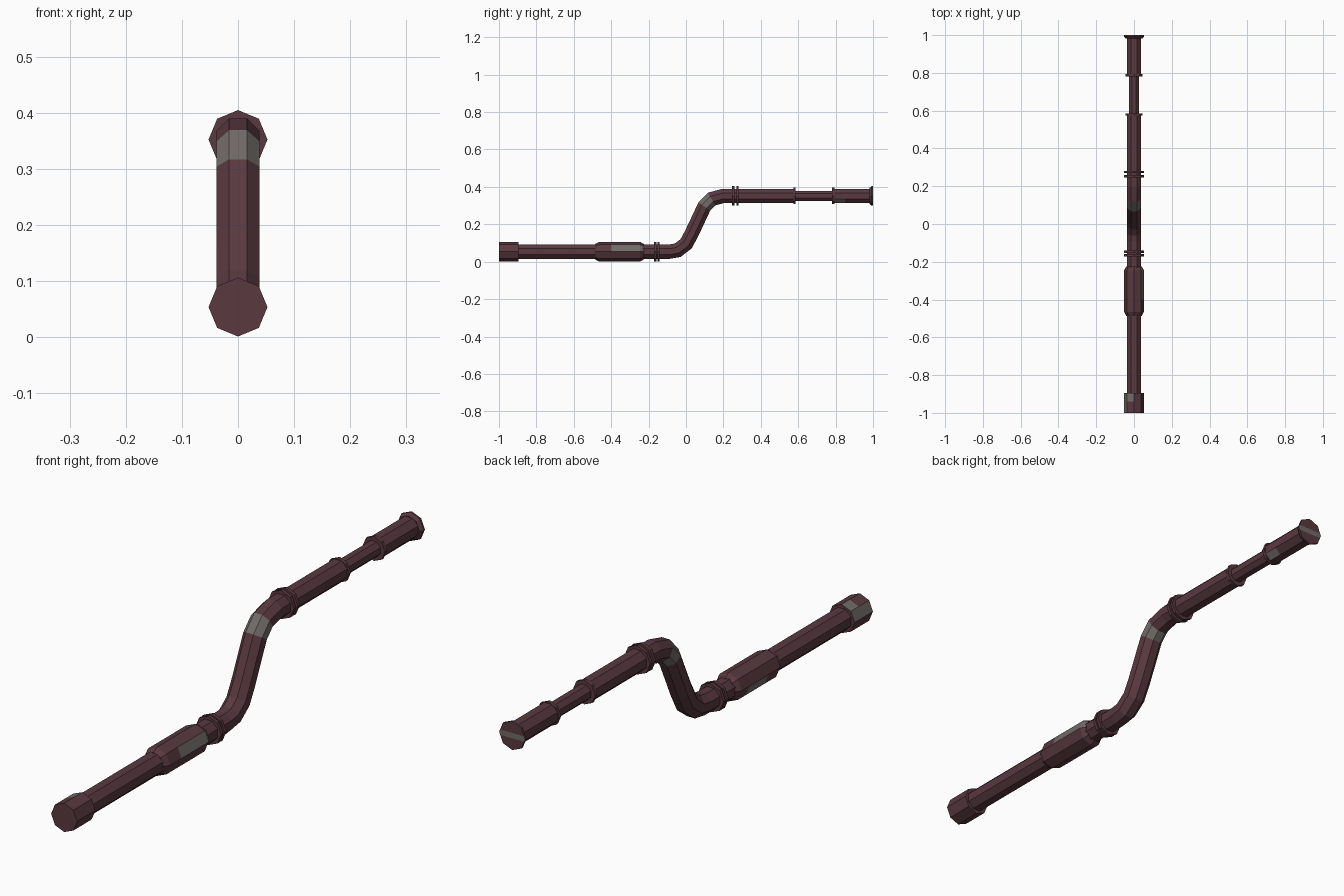
import bpy, bmesh, math
from mathutils import Vector

if "Cube" in bpy.data.objects:
    bpy.data.objects.remove(bpy.data.objects["Cube"])

LOW, HIGH = 0.0535, 0.352      # axis heights of the lower and upper runs
SIDES = 8


def material(name, rgb):
    m = bpy.data.materials.new(name)
    m.diffuse_color = (*rgb, 1)
    m.use_nodes = True
    m.node_tree.nodes["Principled BSDF"].inputs["Base Color"].default_value = m.diffuse_color
    return m


PAINT = material("dark maroon paint", (0.100, 0.041, 0.050))
METAL = material("worn grey metal", (0.165, 0.148, 0.138))


def sweep(name, path, turn=0.0, worn=None):
    """Octagonal tube through (y, z, radius) points with mitred joints.
    worn(centre, angle) says whether a face shows bare metal;
    angle is in degrees around the axis, 0 = +x, 90 = up."""
    bm = bmesh.new()
    pts = [Vector((0, y, z)) for y, z, r in path]
    dirs = []
    for a, b in zip(pts, pts[1:]):
        d = b - a
        dirs.append(d.normalized() if d.length > 1e-6 else Vector((0, 1, 0)))
    rings = []
    for i, p in enumerate(pts):
        d0, d1 = dirs[max(i - 1, 0)], dirs[min(i, len(dirs) - 1)]
        t = (d0 + d1).normalized()
        up = Vector((0, -t.z, t.y)) / max(t.dot(d1), 0.5)
        ring = []
        for k in range(SIDES):
            a = 2 * math.pi * (k + turn) / SIDES
            r = path[i][2]
            ring.append(bm.verts.new(p + Vector((1, 0, 0)) * r * math.cos(a) + up * r * math.sin(a)))
        rings.append(ring)
    for a, b in zip(rings, rings[1:]):
        for k in range(SIDES):
            n = (k + 1) % SIDES
            f = bm.faces.new((a[k], a[n], b[n], b[k]))
            ang = (360 * (k + 0.5 + turn) / SIDES) % 360
            if worn and worn(f.calc_center_median(), ang):
                f.material_index = 1
    bm.faces.new(rings[0])
    bm.faces.new(rings[-1])
    bmesh.ops.recalc_face_normals(bm, faces=bm.faces)
    me = bpy.data.meshes.new(name)
    bm.to_mesh(me)
    bm.free()
    me.materials.append(PAINT)
    me.materials.append(METAL)
    ob = bpy.data.objects.new(name, me)
    bpy.context.collection.objects.link(ob)
    return ob


def collar(name, z, profile, worn=None):
    return sweep(name, [(y, z, r) for y, r in profile], 0, worn)


# Main pipe: lower run, S-bend, upper run with narrow section
R, N = 0.041, 0.0295
pipe = [(-0.95, LOW, R), (-0.09, LOW, R), (-0.045, 0.061, R), (0.0, 0.095, R),
        (0.03, 0.15, R), (0.098, 0.295, R), (0.137, 0.335, R), (0.2, HIGH, R),
        (0.582, HIGH, R), (0.584, HIGH, N), (0.784, HIGH, N), (0.786, HIGH, R),
        (0.85, HIGH, R), (0.992, HIGH, R)]


def pipe_worn(c, a):
    if 0.09 < c.y < 0.15 and 0.27 < c.z:
        return True
    return 0.787 < c.y < 0.85 and 315 <= a < 350


sweep("main_pipe", pipe, 0.5, pipe_worn)

# Lower end cap
B = 0.0525
collar("lower_end_cap", LOW, [(-1.0, B), (-0.94, B), (-0.895, B)],
       lambda c, a: (90 < a < 180 and c.y > -0.96) or (135 < a < 180))

# Chamfered sleeve on the lower run
collar("sleeve", LOW,
       [(-0.486, 0.041), (-0.465, B), (-0.40, B), (-0.29, B), (-0.245, B), (-0.225, 0.041)],
       lambda c, a: (0 < a < 45 and -0.40 < c.y < -0.23)
       or (180 < a < 225 and -0.40 < c.y < -0.29))

# Paired thin rings either side of the bend
for run, z, ys in (("lower", LOW, (-0.165, -0.147)), ("upper", HIGH, (0.253, 0.275))):
    for i, y in enumerate(ys):
        collar(f"{run}_ring_{i + 1}", z, [(y - 0.006, B), (y + 0.006, B)])

# Small lips at the ends of the narrow section
for i, y in enumerate((0.580, 0.787)):
    collar(f"narrow_lip_{i + 1}", HIGH, [(y - 0.006, 0.0445), (y + 0.006, 0.0445)])

# Upper end flange, with a worn stripe cut into its end face
flange = collar("upper_end_flange", HIGH, [(0.982, 0.043), (0.992, B), (1.0, B)])
bm = bmesh.new()
bm.from_mesh(flange.data)
for dz in (-0.010, 0.010):
    ends = [f for f in bm.faces if f.normal.y > 0.9]
    geom = ends + list({e for f in ends for e in f.edges}) + list({v for f in ends for v in f.verts})
    bmesh.ops.bisect_plane(bm, geom=geom, plane_co=(0, 0, HIGH + dz), plane_no=(0, 0, 1))
for f in bm.faces:
    if f.normal.y > 0.9 and abs(f.calc_center_median().z - HIGH) < 0.008:
        f.material_index = 1
bm.to_mesh(flange.data)
bm.free()
